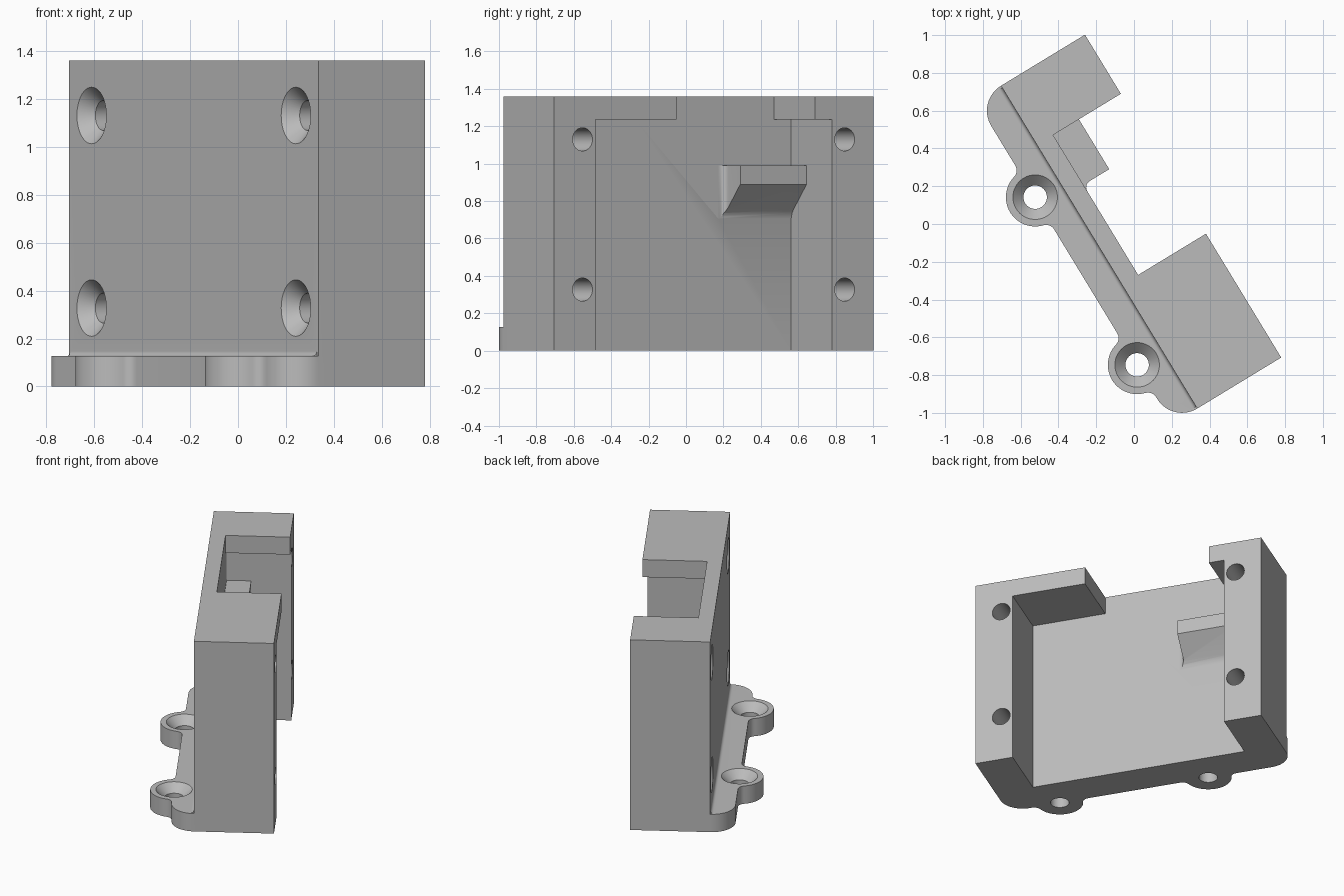
import bpy, bmesh, math
from mathutils import Matrix, Vector

old = bpy.data.objects.get("Cube")
if old:
    bpy.data.objects.remove(old, do_unlink=True)

# Single plain grey
grey = bpy.data.materials.new("plain grey")
grey.use_nodes = True
GREY = (0.5, 0.5, 0.5, 1)
grey.diffuse_color = GREY
grey.node_tree.nodes["Principled BSDF"].inputs["Base Color"].default_value = GREY

# Part frame: s along the plate, t through its thickness, z up
FRAME = Matrix.Translation((-0.704, 0.732, 0)) @ Matrix.Rotation(math.radians(-58.7), 4, 'Z')
LENGTH, DEPTH, HEIGHT, FLOOR = 2.0, 0.52, 1.36, 0.10
WALL, LIP_Z, FOOT_Z = 0.26, 1.235, 0.127
ROUND, FILLET = 0.155, 0.05


def finish(name, bm):
    bmesh.ops.recalc_face_normals(bm, faces=bm.faces)
    mesh = bpy.data.meshes.new(name)
    bm.to_mesh(mesh)
    bm.free()
    mesh.transform(FRAME)
    mesh.materials.append(grey)
    obj = bpy.data.objects.new(name, mesh)
    bpy.context.collection.objects.link(obj)
    return obj


def prism(name, points, lo, hi, plane="stz"):
    """Extrude a 2D outline; plane lists its two axes, then the extrusion axis."""
    order = [plane.index(a) for a in "stz"]
    bm = bmesh.new()
    rings = []
    for level in (lo, hi):
        ring = []
        for p in points:
            triple = (p[0], p[1], level)
            ring.append(bm.verts.new([triple[i] for i in order]))
        rings.append(ring)
        bm.faces.new(ring)
    n = len(points)
    for i in range(n):
        j = (i + 1) % n
        bm.faces.new((rings[0][i], rings[0][j], rings[1][j], rings[1][i]))
    return finish(name, bm)


def arc(cx, cy, r, start, end, steps):
    out = []
    for i in range(steps + 1):
        a = math.radians(start + (end - start) * i / steps)
        out.append((cx + r * math.cos(a), cy + r * math.sin(a)))
    return out


def screw_cutter(centre, axis, sides=48):
    """Countersunk through hole; axis points out of the surface."""
    place = Matrix.Translation(centre) @ Vector(axis).to_track_quat('Z', 'Y').to_matrix().to_4x4()
    bm = bmesh.new()
    rings = []
    for r, h in ((0.128, 0.01), (0.062, -0.056), (0.062, -1)):
        rings.append([bm.verts.new(place @ Vector((x, y, h)))
                      for x, y in arc(0, 0, r, 0, 360, sides)[:-1]])
    bm.faces.new(rings[0])
    bm.faces.new(rings[-1])
    for a, b in zip(rings, rings[1:]):
        for i in range(sides):
            j = (i + 1) % sides
            bm.faces.new((a[i], a[j], b[j], b[i]))
    return finish("screw_cutter", bm)


def combine(obj, other, operation):
    mod = obj.modifiers.new(operation, 'BOOLEAN')
    mod.operation, mod.object, mod.solver = operation, other, 'EXACT'
    bpy.context.view_layer.objects.active = obj
    bpy.ops.object.modifier_apply(modifier=mod.name)
    bpy.data.objects.remove(other, do_unlink=True)


# Main block
body = prism("mounting_bracket", [(0, 0), (LENGTH, 0), (LENGTH, DEPTH), (0, DEPTH)], 0, HEIGHT)

# Cavity open at the bottom, with a narrower notch through the top lip
notch_a, notch_b = 0.366, 1.233
cavity = prism("cavity_cutter",
               [(WALL, -1), (LENGTH - WALL, -1), (LENGTH - WALL, LIP_Z), (notch_b, LIP_Z),
                (notch_b, 2), (notch_a, 2), (notch_a, LIP_Z), (WALL, LIP_Z)],
               FLOOR, 1, "szt")
combine(body, cavity, 'DIFFERENCE')

# Foot flange with rounded ends and two screw lobes
lobes = (0.598, 1.637)
lobe_t = -0.152
edge = -ROUND - FILLET
reach = math.sqrt((ROUND + FILLET) ** 2 - (lobe_t - edge) ** 2)
tilt = math.degrees(math.atan2(lobe_t - edge, reach))
outline = arc(ROUND, 0, ROUND, 180, 270, 16)
for s in lobes:
    outline += arc(s - reach, edge, FILLET, 90, tilt, 8)
    outline += arc(s, lobe_t, ROUND, 180 + tilt, 360 - tilt, 28)[1:]
    outline += arc(s + reach, edge, FILLET, 180 - tilt, 90, 8)[1:]
outline += arc(LENGTH - ROUND, 0, ROUND, 270, 360, 16)
outline += [(LENGTH, 0.05), (0, 0.05)]
combine(body, prism("foot", outline, 0, FOOT_Z), 'UNION')

# Small fillet between the foot and the front face
R = 0.02
cove = arc(-R, FOOT_Z + R, R, 0, -90, 5) + [(-R, FOOT_Z - 0.01), (0.01, FOOT_Z - 0.01), (0.01, FOOT_Z + R)]
combine(body, prism("foot_fillet", cove, 0.012, LENGTH - 0.012, "tzs"), 'UNION')

# Wedge ledge on the cavity floor: plan outline crossed with its side profile
ledge_t, ledge_end = 0.26, 0.675
plan = [(WALL - 0.05, FLOOR - 0.03), (WALL - 0.05, ledge_t), (ledge_end, ledge_t)]
plan += arc(ledge_end + 0.04, FLOOR + 0.04, 0.04, 180, 270, 8)
plan += [(ledge_end + 0.04, FLOOR - 0.03)]
ledge = prism("ledge", plan, 0.6, 0.99)
side = [(0, 1.1), (0.4, 1.1), (0.4, 0.89), (ledge_t, 0.89), (0.125, 0.755),
        (0.11, 0.735), (FLOOR, 0.705), (0, 0.705)]
combine(ledge, prism("ledge_profile", side, 0, 1, "tzs"), 'INTERSECT')
combine(body, ledge, 'UNION')

# Countersunk holes: four through the side walls, two through the foot lobes
for s in (0.18, LENGTH - 0.18):
    for z in (0.327, 1.13):
        combine(body, screw_cutter((s, 0, z), (0, -1, 0)), 'DIFFERENCE')
for s in lobes:
    combine(body, screw_cutter((s, lobe_t, FOOT_Z), (0, 0, 1)), 'DIFFERENCE')

# Smooth curved surfaces, keep edges sharp
bpy.ops.object.select_all(action='DESELECT')
body.select_set(True)
bpy.context.view_layer.objects.active = body
bpy.ops.object.shade_smooth_by_angle(angle=math.radians(30))
